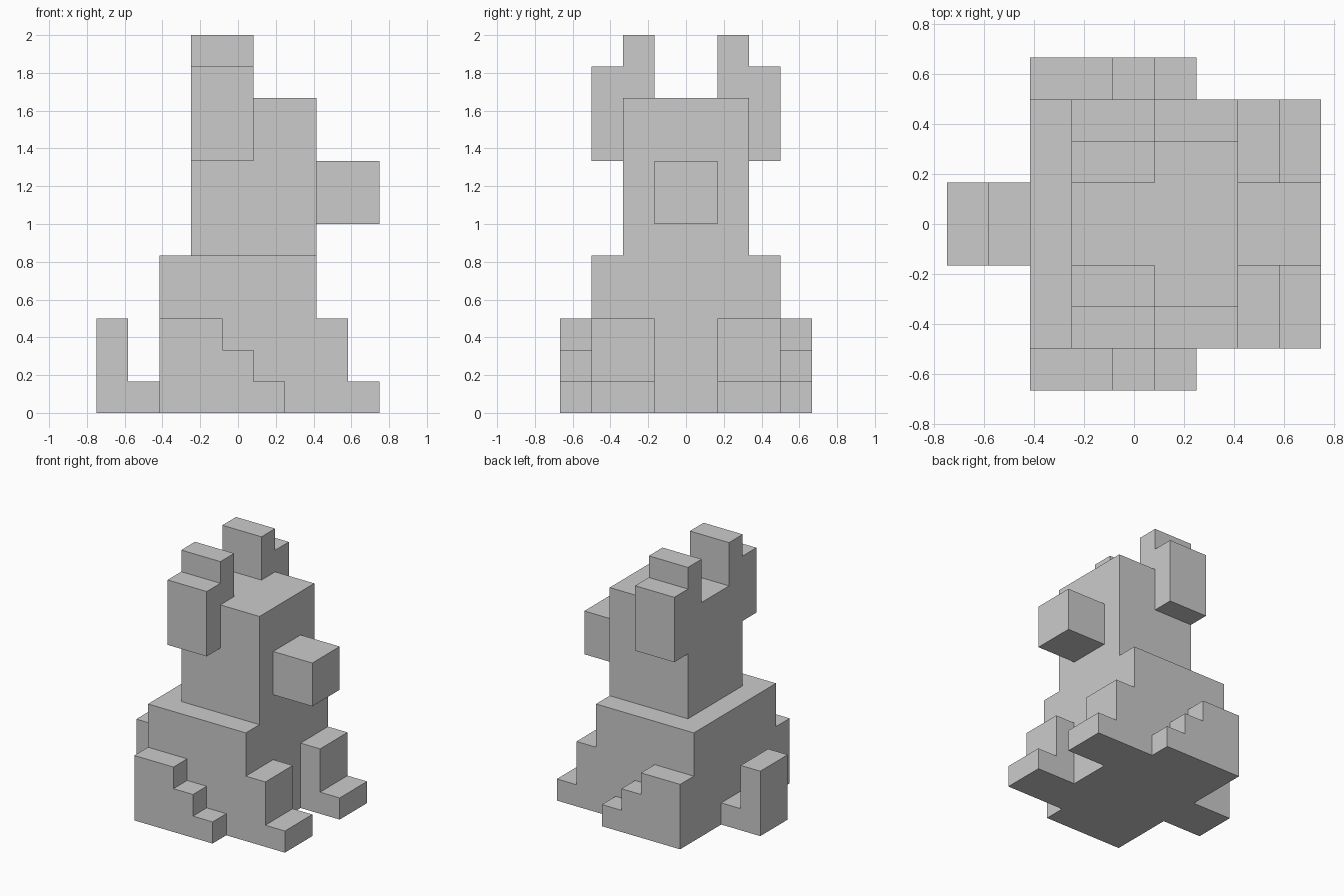
import bpy, bmesh
from mathutils import Vector

if "Cube" in bpy.data.objects:
    bpy.data.objects.remove(bpy.data.objects["Cube"])

U = 1 / 6  # one block


def prism(name, profile, start, end, axis="y", mirror=False):
    """Extrude a block-unit profile (xz along y, or yz along x)."""
    def point(a, b, d):
        return Vector((a, d, b) if axis == "y" else (d, a, b)) * U
    bm = bmesh.new()
    face = bm.faces.new([bm.verts.new(point(a, b, start)) for a, b in profile])
    ext = bmesh.ops.extrude_face_region(bm, geom=[face], use_keep_orig=True)
    verts = [v for v in ext["geom"] if isinstance(v, bmesh.types.BMVert)]
    bmesh.ops.translate(bm, verts=verts, vec=point(0, 0, end) - point(0, 0, start))
    bmesh.ops.recalc_face_normals(bm, faces=bm.faces)
    mesh = bpy.data.meshes.new(name)
    bm.to_mesh(mesh)
    bm.free()
    obj = bpy.data.objects.new(name, mesh)
    bpy.context.collection.objects.link(obj)
    if mirror:
        mod = obj.modifiers.new("mirror", "MIRROR")
        mod.use_axis = (False, True, False)
        mod.use_mirror_merge = False
    return obj


def rect(a0, a1, b0, b1):
    return [(a0, b0), (a1, b0), (a1, b1), (a0, b1)]


# Central masses
prism("body", rect(-2.5, 2.5, 0, 5), -3, 3)
prism("head", rect(-1.5, 2.5, 5, 10), -2, 2)
prism("snout", rect(2.5, 4.5, 6, 8), -1, 1)

# Tail: L shape turned up at the back
prism("tail", [(-2.5, 0), (-2.5, 1), (-3.5, 1), (-3.5, 3), (-4.5, 3), (-4.5, 0)], -1, 1)

# Front legs with a protruding paw
prism("front_legs", [(2.5, 0), (4.5, 0), (4.5, 1), (3.5, 1), (3.5, 3), (2.5, 3)],
      1, 3, mirror=True)

# Stepped haunches on the flanks
prism("hind_legs", [(-2.5, 0), (1.5, 0), (1.5, 1), (0.5, 1), (0.5, 2),
                    (-0.5, 2), (-0.5, 3), (-2.5, 3)], 3, 4, mirror=True)

# Ears: raised on the head, then folded down the side
prism("ears", [(2, 8), (3, 8), (3, 11), (2, 11), (2, 12), (1, 12), (1, 10), (2, 10)],
      -1.5, 0.5, axis="x", mirror=True)
